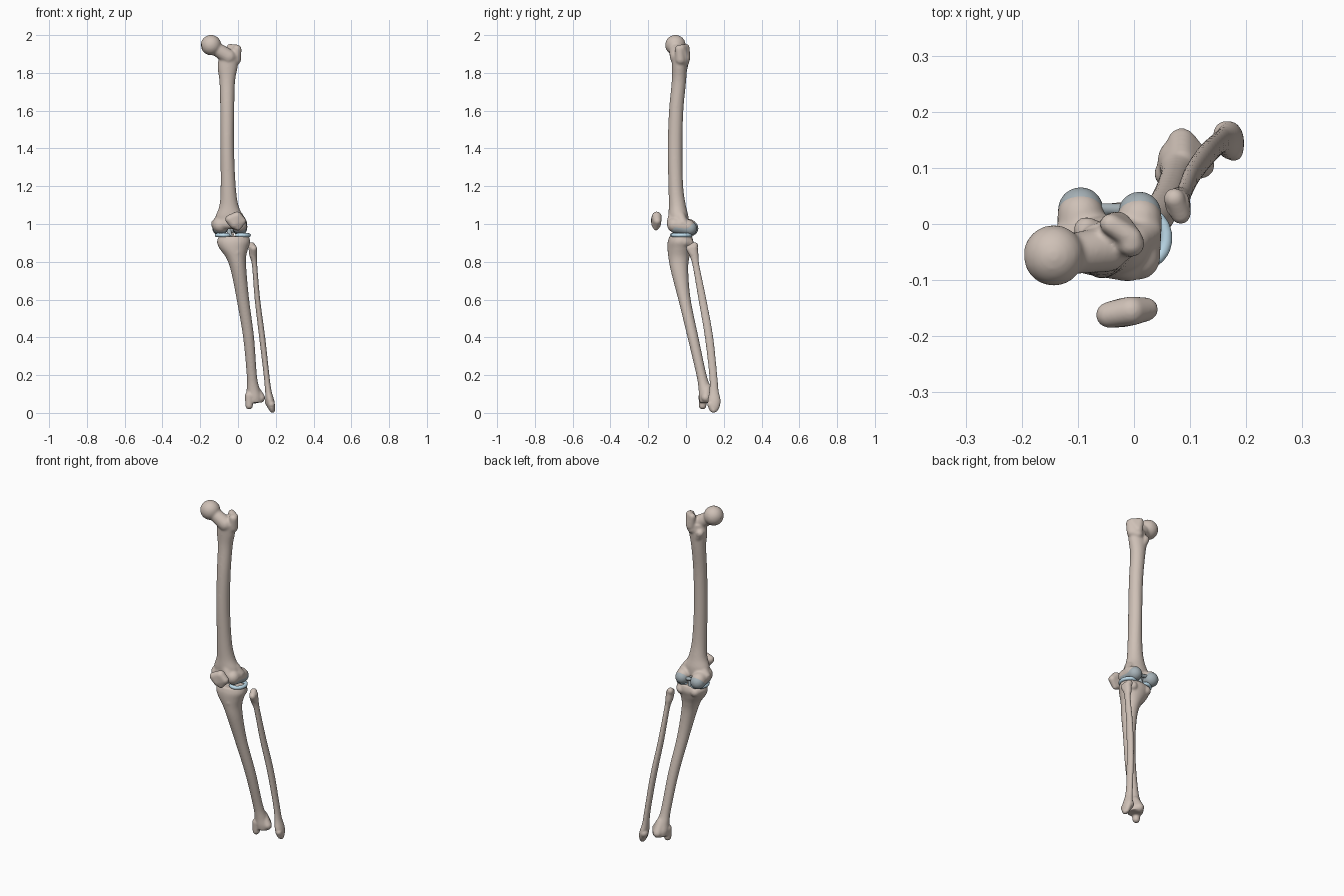
import bpy, bmesh, math
from mathutils import Vector, Matrix


def material(name, rgb):
    m = bpy.data.materials.new(name)
    m.diffuse_color = (*rgb, 1)
    return m


BONE = material("bone", (0.62, 0.53, 0.47))
CARTILAGE = material("cartilage", (0.38, 0.44, 0.47))
MENISCUS = material("meniscus", (0.52, 0.72, 0.84))


def loft(bm, rows, n=28, sub=6):
    """Closed skin over horizontal ellipses (x, y, z, rx, ry), spline-interpolated."""
    pts = [rows[0]] + rows + [rows[-1]]
    secs = []
    for i in range(1, len(pts) - 2):
        for s in range(sub):
            t = s / sub
            secs.append([0.5 * (2 * b + (c - a) * t + (2 * a - 5 * b + 4 * c - d) * t * t
                                + (3 * b - a - 3 * c + d) * t ** 3)
                         for a, b, c, d in zip(*pts[i - 1:i + 3])])
    secs.append(rows[-1])
    rings = []
    for x, y, z, rx, ry in secs:
        rings.append([bm.verts.new((x + rx * math.cos(k * math.tau / n),
                                    y + ry * math.sin(k * math.tau / n), z)) for k in range(n)])
    for a, b in zip(rings, rings[1:]):
        for k in range(n):
            bm.faces.new((a[k], a[(k + 1) % n], b[(k + 1) % n], b[k]))
    bm.faces.new(rings[0])
    bm.faces.new(rings[-1])


def hull(bm, *balls):
    """Convex skin around a few balls (x, y, z, r)."""
    tmp = bmesh.new()
    for x, y, z, r in balls:
        bmesh.ops.create_icosphere(tmp, subdivisions=3, radius=r, matrix=Matrix.Translation((x, y, z)))
    if len(balls) > 1:
        res = bmesh.ops.convex_hull(tmp, input=tmp.verts)
        junk = {v for v in res["geom_interior"] if isinstance(v, bmesh.types.BMVert)}
        bmesh.ops.delete(tmp, geom=list(junk), context='VERTS')
    me = bpy.data.meshes.new("tmp")
    tmp.to_mesh(me)
    tmp.free()
    bm.from_mesh(me)
    bpy.data.meshes.remove(me)


def finish(name, bm, mat, voxel=0.005, smooth=6, cutter=None):
    """Fuse the overlapping skins into one smooth surface."""
    bmesh.ops.recalc_face_normals(bm, faces=bm.faces)
    me = bpy.data.meshes.new(name)
    bm.to_mesh(me)
    bm.free()
    ob = bpy.data.objects.new(name, me)
    bpy.context.collection.objects.link(ob)
    me.materials.append(mat)

    def fuse():
        r = ob.modifiers.new("fuse", 'REMESH')
        r.mode, r.voxel_size, r.use_smooth_shade = 'VOXEL', voxel, True
    if voxel:
        fuse()
    if cutter:
        b = ob.modifiers.new("pits", 'BOOLEAN')
        b.operation, b.object = 'DIFFERENCE', cutter
        fuse()
    if smooth:
        s = ob.modifiers.new("soften", 'SMOOTH')
        s.factor, s.iterations = 0.5, smooth
    return ob


# Cutter for the head pit and the pits on the sides of the knee
bm = bmesh.new()
hull(bm, (-0.202, -0.06, 1.94, 0.014))
hull(bm, (0.062, -0.018, 1.0, 0.016))
hull(bm, (-0.152, -0.01, 1.0, 0.014))
cutter = finish("pit_cutter", bm, BONE, voxel=0, smooth=0)
cutter.hide_render = True
cutter.hide_set(True)

# Femur: shaft
bm = bmesh.new()
loft(bm, [(-0.048, -0.036, 1.89, 0.052, 0.04), (-0.055, -0.035, 1.83, 0.053, 0.04),
          (-0.057, -0.038, 1.75, 0.041, 0.038), (-0.057, -0.052, 1.6, 0.037, 0.038),
          (-0.057, -0.058, 1.4, 0.036, 0.039), (-0.052, -0.054, 1.2, 0.04, 0.039),
          (-0.048, -0.046, 1.1, 0.05, 0.045), (-0.046, -0.04, 1.04, 0.073, 0.053),
          (-0.046, -0.035, 0.99, 0.08, 0.05)])
# Femur: head, neck and trochanters
hull(bm, (-0.143, -0.056, 1.947, 0.0545))
hull(bm, (-0.135, -0.056, 1.94, 0.035), (-0.05, -0.045, 1.885, 0.041))
hull(bm, (-0.005, -0.035, 1.925, 0.024), (-0.012, -0.03, 1.87, 0.028), (-0.035, -0.01, 1.86, 0.028))
hull(bm, (-0.005, -0.025, 1.93, 0.02), (-0.042, 0.0, 1.935, 0.019), (-0.03, -0.005, 1.88, 0.028))
hull(bm, (-0.085, -0.01, 1.845, 0.023), (-0.06, -0.025, 1.79, 0.025))
# Femur: condyles and front groove
CONDYLES = [[(-0.093, -0.045, 0.995, 0.043), (-0.095, 0.016, 0.985, 0.042)],
            [(0.007, -0.06, 0.995, 0.04), (0.01, 0.01, 0.985, 0.04)]]
for c in CONDYLES:
    hull(bm, *c)
hull(bm, (-0.12, -0.02, 1.0, 0.024), (-0.085, -0.03, 1.03, 0.03))
hull(bm, (0.027, -0.015, 1.0, 0.025), (0.0, -0.03, 1.04, 0.028))
hull(bm, (-0.075, -0.062, 1.0, 0.03), (-0.01, -0.073, 1.005, 0.03), (-0.04, -0.06, 1.06, 0.03))
finish("femur", bm, BONE, cutter=cutter)

# Cartilage caps on the back and underside of the condyles
for side, c in zip(("medial", "lateral"), CONDYLES):
    bm = bmesh.new()
    hull(bm, *[(x, y + 0.009, z - 0.008, r * 0.97) for x, y, z, r in c])
    finish(side + "_cartilage", bm, CARTILAGE, voxel=0.004, smooth=3)

# Ligaments joining the two condyles and the tibia
bm = bmesh.new()
hull(bm, (-0.075, 0.028, 0.985, 0.01), (-0.005, 0.026, 0.975, 0.01))
hull(bm, (-0.055, 0.0, 0.98, 0.012), (-0.035, -0.03, 0.925, 0.012))
hull(bm, (-0.03, 0.005, 0.98, 0.012), (-0.04, 0.015, 0.92, 0.012))
finish("knee_ligaments", bm, CARTILAGE, voxel=0.004, smooth=3)

# Menisci: C-shaped pads resting on the tibia
for side, cx, rx, ry, turn in (("medial", -0.075, 0.038, 0.05, math.pi), ("lateral", 0.02, 0.038, 0.045, 0)):
    bm = bmesh.new()
    path = [(cx + rx * math.cos(a), -0.025 + ry * math.sin(a), 0.941, 0.011)
            for a in (turn + math.radians(-130 + 20 * k) for k in range(14))]
    for p, q in zip(path, path[1:]):
        hull(bm, p, q)
    finish(side + "_meniscus", bm, MENISCUS, voxel=0.004, smooth=3)

# Patella
bm = bmesh.new()
hull(bm, (-0.045, -0.162, 1.025, 0.023), (-0.005, -0.155, 1.04, 0.026), (0.022, -0.152, 1.015, 0.021),
     (-0.02, -0.158, 1.0, 0.026), (0.0, -0.158, 0.978, 0.013))
finish("patella", bm, BONE, voxel=0.004, smooth=8)

# Tibia: shaft and plateau
bm = bmesh.new()
loft(bm, [(-0.022, -0.028, 0.935, 0.08, 0.06), (-0.023, -0.029, 0.905, 0.088, 0.068),
          (-0.022, -0.034, 0.87, 0.076, 0.064), (-0.01, -0.038, 0.82, 0.052, 0.055),
          (0.004, -0.034, 0.75, 0.041, 0.046), (0.026, -0.008, 0.6, 0.033, 0.033),
          (0.056, 0.037, 0.4, 0.029, 0.029), (0.073, 0.082, 0.2, 0.027, 0.027),
          (0.08, 0.1, 0.13, 0.034, 0.034), (0.086, 0.112, 0.085, 0.044, 0.044),
          (0.088, 0.114, 0.055, 0.042, 0.042)])
# Tibia: rims, spine between the condyles, front bump, ankle end
hull(bm, (-0.085, -0.02, 0.91, 0.025), (-0.07, 0.012, 0.905, 0.028))
hull(bm, (0.035, -0.01, 0.905, 0.028), (0.02, 0.015, 0.9, 0.026))
hull(bm, (-0.03, -0.02, 0.945, 0.01), (-0.04, 0.0, 0.94, 0.012))
hull(bm, (-0.005, -0.075, 0.85, 0.022), (0.003, -0.057, 0.77, 0.022))
hull(bm, (0.06, 0.09, 0.09, 0.024), (0.059, 0.088, 0.038, 0.02))
hull(bm, (0.085, 0.145, 0.075, 0.026), (0.12, 0.105, 0.08, 0.024), (0.085, 0.11, 0.13, 0.026))
finish("tibia", bm, BONE)

# Fibula: shaft, head and ankle end
bm = bmesh.new()
loft(bm, [(0.077, 0.036, 0.88, 0.022, 0.026), (0.08, 0.042, 0.835, 0.02, 0.024),
          (0.088, 0.053, 0.78, 0.014, 0.018), (0.103, 0.087, 0.6, 0.0145, 0.021),
          (0.128, 0.122, 0.4, 0.016, 0.022), (0.151, 0.144, 0.2, 0.015, 0.021),
          (0.16, 0.148, 0.12, 0.017, 0.024), (0.17, 0.149, 0.065, 0.022, 0.034),
          (0.177, 0.147, 0.03, 0.019, 0.03), (0.181, 0.147, 0.006, 0.01, 0.017)])
hull(bm, (0.072, 0.045, 0.885, 0.019), (0.083, 0.018, 0.87, 0.018), (0.082, 0.036, 0.84, 0.019))
hull(bm, (0.165, 0.16, 0.06, 0.024), (0.177, 0.13, 0.045, 0.018), (0.182, 0.146, 0.015, 0.015))
finish("fibula", bm, BONE, voxel=0.004, smooth=4)
